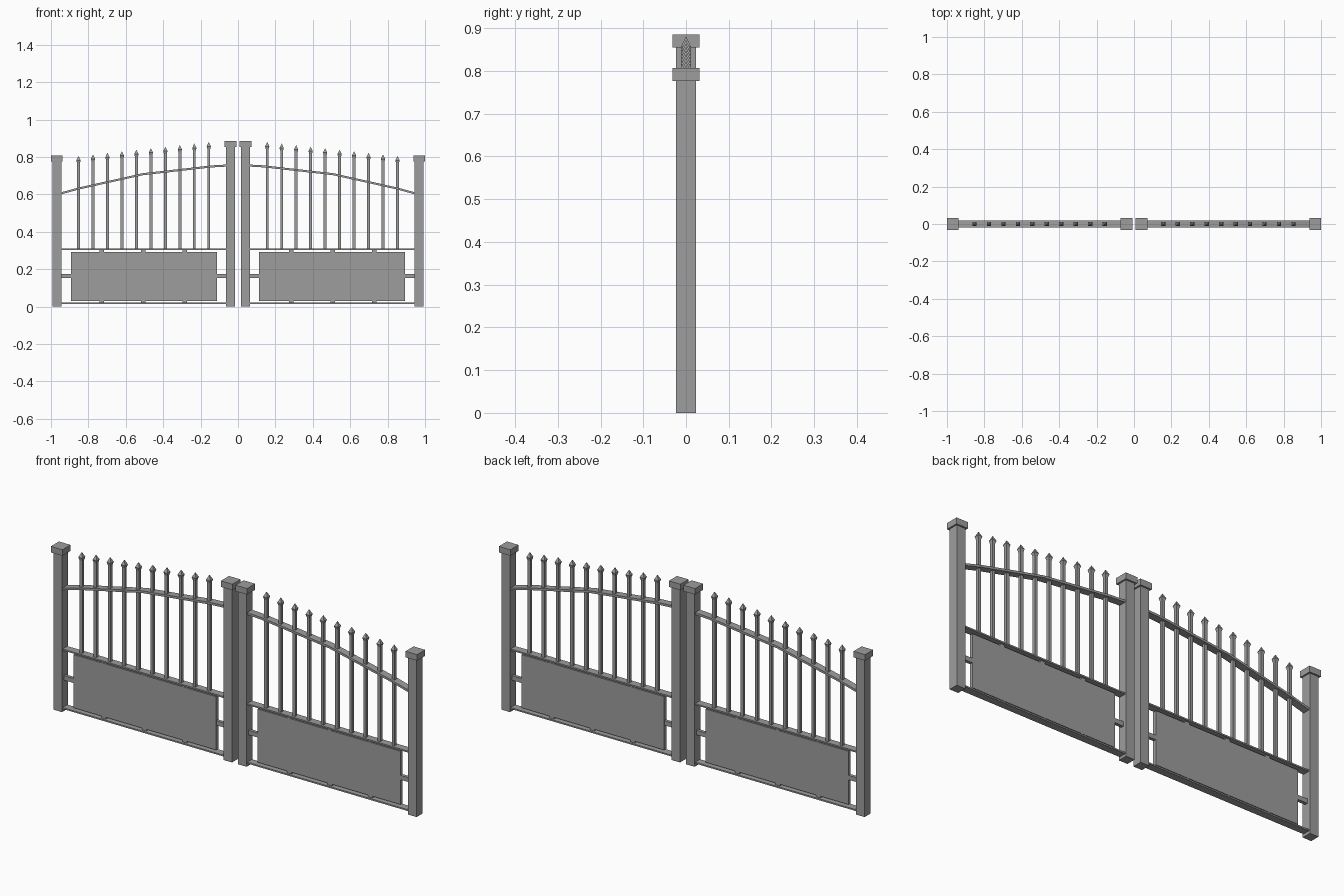
import bpy
import bmesh

old = bpy.data.objects.get("Cube")
if old:
    bpy.data.objects.remove(old, do_unlink=True)

# One painted metal colour
metal = bpy.data.materials.new("grey_metal")
metal.use_nodes = True
grey = (0.34, 0.34, 0.34, 1)
metal.diffuse_color = grey
metal.node_tree.nodes["Principled BSDF"].inputs["Base Color"].default_value = grey


def finish(name, bm):
    bmesh.ops.recalc_face_normals(bm, faces=bm.faces)
    mesh = bpy.data.meshes.new(name)
    bm.to_mesh(mesh)
    bm.free()
    mesh.materials.append(metal)
    obj = bpy.data.objects.new(name, mesh)
    bpy.context.collection.objects.link(obj)
    return obj


def loft(name, x, sections):
    """Square column at x through (half_x, half_y, z) sections."""
    bm = bmesh.new()
    rings = []
    for hx, hy, z in sections:
        corners = ((-1, -1), (1, -1), (1, 1), (-1, 1))
        rings.append([bm.verts.new((x + i * hx, j * hy, z)) for i, j in corners])
    for low, high in zip(rings, rings[1:]):
        for k in range(4):
            n = (k + 1) % 4
            bm.faces.new((low[k], low[n], high[n], high[k]))
    bm.faces.new(rings[0])
    bm.faces.new(rings[-1])
    return finish(name, bm)


def box(name, x0, x1, depth, z0, z1):
    half = abs(x1 - x0) / 2
    return loft(name, (x0 + x1) / 2, [(half, depth / 2, z0), (half, depth / 2, z1)])


def arch(name, side, path, depth, thick):
    """Flat bar bent along a path of (x, z) points."""
    bm = bmesh.new()
    outline = [(x, z + thick / 2) for x, z in path]
    outline += [(x, z - thick / 2) for x, z in reversed(path)]
    face = bm.faces.new([bm.verts.new((side * x, -depth / 2, z)) for x, z in outline])
    out = bmesh.ops.extrude_face_region(bm, geom=[face])
    moved = [g for g in out["geom"] if isinstance(g, bmesh.types.BMVert)]
    bmesh.ops.translate(bm, verts=moved, vec=(0, depth, 0))
    return finish(name, bm)


POST, CAP = 0.0235, 0.0315
INNER, OUTER = 0.04, 0.9685
PICKETS = 10
ARCH = [(0.05, 0.755), (0.14, 0.75), (0.51, 0.708), (0.85, 0.632), (0.96, 0.602)]

for side, label in ((1, "left"), (-1, "right")):
    # Posts with square caps
    for place, x, top in (("inner", INNER, 0.885), ("outer", OUTER, 0.807)):
        loft(f"{label}_{place}_post", side * x,
             [(POST, POST, 0), (POST, POST, top - 0.03)])
        loft(f"{label}_{place}_cap", side * x,
             [(CAP, CAP, top - 0.03), (CAP, CAP, top)])

    # Horizontal rails between the posts
    a, b = side * INNER, side * OUTER
    box(f"{label}_bottom_rail", a, b, 0.037, 0.014, 0.021)
    box(f"{label}_top_rail", a, b, 0.037, 0.303, 0.31)
    box(f"{label}_middle_bar", a, b, 0.016, 0.152, 0.174)
    arch(f"{label}_arched_rail", side, ARCH, 0.037, 0.011)

    # Lower panel with the tabs that hold it to the rails
    box(f"{label}_panel", side * 0.113, side * 0.893, 0.018, 0.03, 0.293)
    for x in (0.286, 0.507, 0.728):
        box(f"{label}_panel_tab", side * (x - 0.012), side * (x + 0.012),
            0.016, 0.018, 0.306)

    # Spear-topped pickets, lower towards the outer post
    for i in range(PICKETS):
        t = i / (PICKETS - 1)
        x = side * (0.156 + t * 0.697)
        top = 0.88 - t * 0.075
        r = 0.0075
        loft(f"{label}_picket", x, [(r, r, 0.305), (r, r, top - 0.038)])
        loft(f"{label}_spear_head", x,
             [(r, r, top - 0.038), (0.0115, 0.0115, top - 0.023),
              (0.0005, 0.0005, top)])
